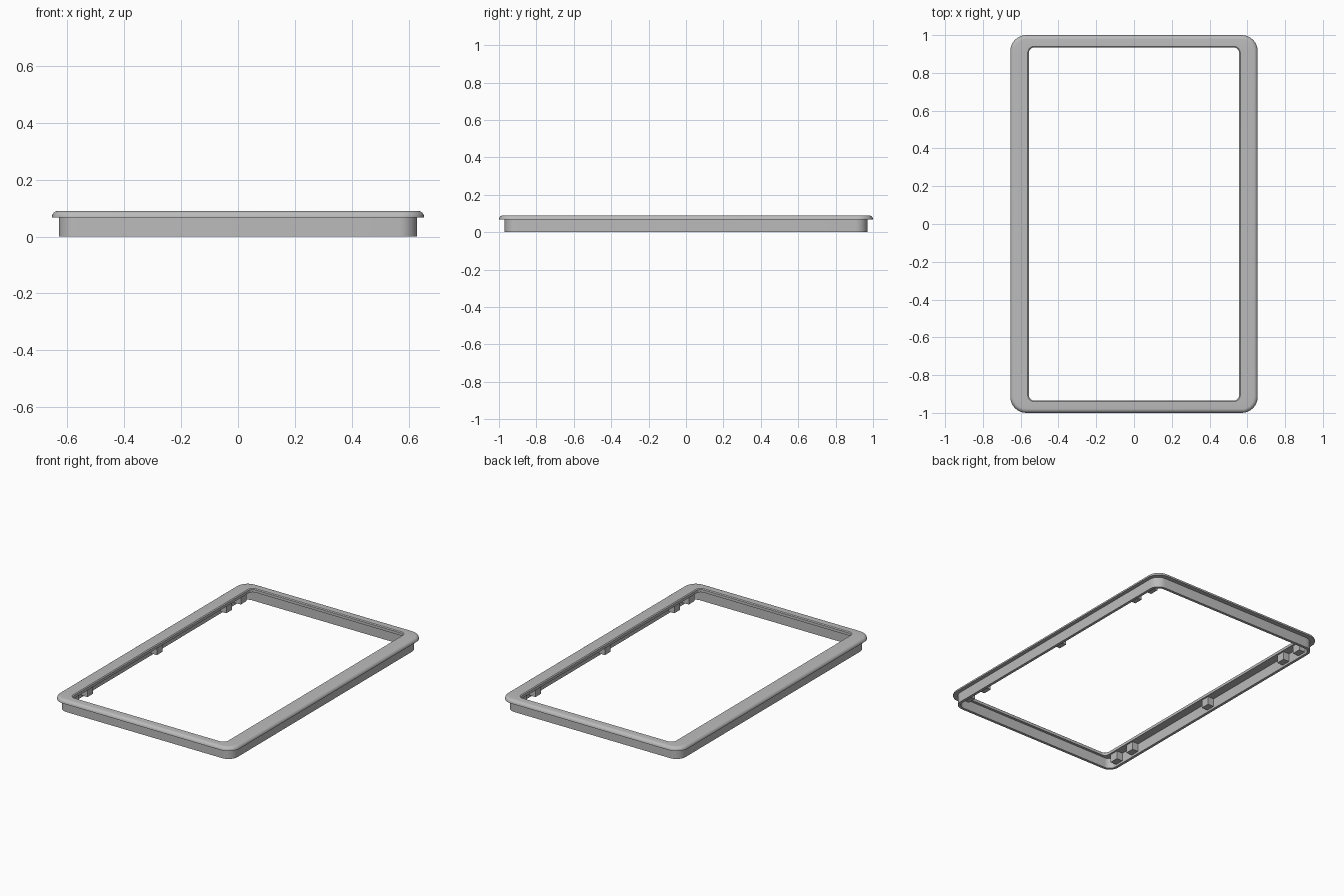
import bpy
import bmesh
from math import sin, cos, pi, radians

old = bpy.data.objects.get("Cube")
if old:
    bpy.data.objects.remove(old, do_unlink=True)

grey = bpy.data.materials.new("light grey plastic")
grey.use_nodes = True
colour = (0.5, 0.5, 0.5, 1)
grey.diffuse_color = colour
grey.node_tree.nodes["Principled BSDF"].inputs["Base Color"].default_value = colour


def rounded_rect(hx, hy, r, steps=8):
    """Points of a rounded rectangle, anticlockwise."""
    points = []
    for i, (sx, sy) in enumerate([(1, 1), (-1, 1), (-1, -1), (1, -1)]):
        for k in range(steps + 1):
            a = (i + k / steps) * pi / 2
            points.append((sx * (hx - r) + r * cos(a), sy * (hy - r) + r * sin(a)))
    return points


def finish(bm, name):
    bmesh.ops.recalc_face_normals(bm, faces=bm.faces)
    mesh = bpy.data.meshes.new(name)
    bm.to_mesh(mesh)
    bm.free()
    mesh.materials.append(grey)
    obj = bpy.data.objects.new(name, mesh)
    bpy.context.collection.objects.link(obj)
    return obj


def ring_solid(name, sections):
    """Closed frame skinned through (half x, half y, radius, z) sections."""
    bm = bmesh.new()
    loops = [[bm.verts.new((x, y, z)) for x, y in rounded_rect(hx, hy, r)]
             for hx, hy, r, z in sections]
    count = len(loops[0])
    for i, low in enumerate(loops):
        high = loops[(i + 1) % len(loops)]
        for j in range(count):
            n = (j + 1) % count
            bm.faces.new((low[j], low[n], high[n], high[j]))
    obj = finish(bm, name)
    bpy.ops.object.select_all(action="DESELECT")
    obj.select_set(True)
    bpy.context.view_layer.objects.active = obj
    bpy.ops.object.shade_smooth_by_angle(angle=radians(35))
    return obj


# Flange: rounded outer edge, flat top, slightly eased opening
TOP, UNDER, ROUND = 0.09, 0.067, 0.022
flange = [(0.557, 0.935, 0.03, UNDER), (0.655, 1.0, 0.085, UNDER)]
for k in range(7):
    a = k / 6 * pi / 2
    inset = ROUND * (1 - cos(a))
    flange.append((0.655 - inset, 1.0 - inset, 0.085 - inset,
                   TOP - ROUND + ROUND * sin(a)))
flange += [(0.563, 0.941, 0.036, TOP), (0.557, 0.935, 0.03, TOP - 0.005)]
ring_solid("flange", flange)

# Skirt: thin wall below the flange
ring_solid("skirt", [(0.63, 0.97, 0.065, 0), (0.63, 0.97, 0.065, 0.07),
                     (0.612, 0.952, 0.047, 0.07), (0.612, 0.952, 0.047, 0)])

# Mounting blocks inside both long walls
for side, label in ((-1, "right"), (1, "left")):
    for number, y in enumerate((-0.87, -0.72, 0, 0.72, 0.87), 1):
        bm = bmesh.new()
        bmesh.ops.create_cube(bm, size=1)
        bmesh.ops.scale(bm, vec=(0.05, 0.06, 0.055), verts=bm.verts)
        bmesh.ops.translate(bm, vec=(side * 0.593, y, 0.0415), verts=bm.verts)
        finish(bm, f"{label}_mounting_block_{number}")
